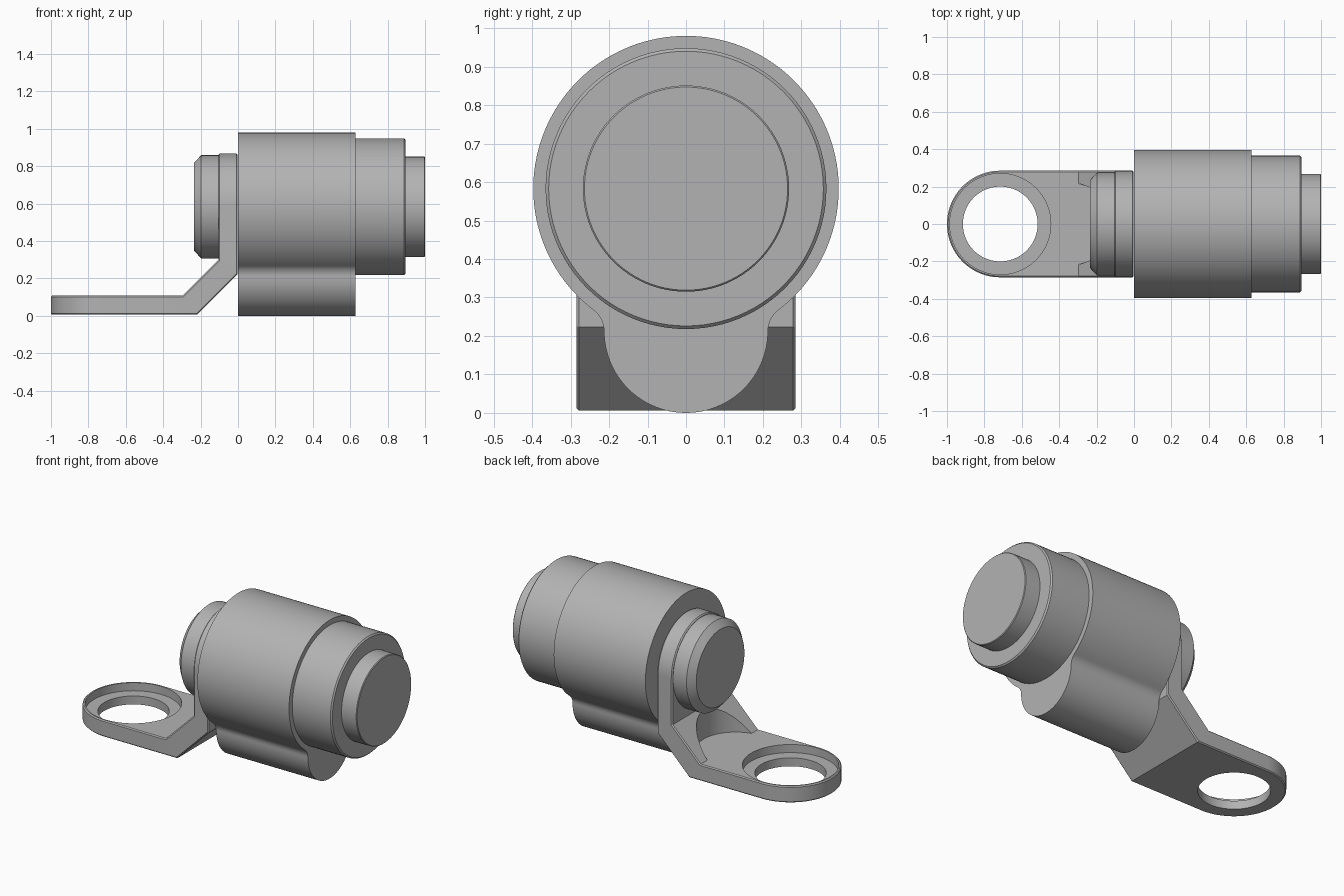
import bpy
import bmesh
from math import pi, cos, sin, atan2, sqrt, radians
from mathutils import Vector

cube = bpy.data.objects.get("Cube")
if cube:
    bpy.data.objects.remove(cube, do_unlink=True)

grey = bpy.data.materials.new("satin grey")
grey.use_nodes = True
tone = (0.45, 0.45, 0.45, 1)
grey.diffuse_color = tone
grey.node_tree.nodes["Principled BSDF"].inputs["Base Color"].default_value = tone

AXIS_Z = 0.583      # height of the barrel axis
HALF = 0.285        # half width of the bracket
RING_X = -0.715     # centre of the bracket eye
FLOOR = 0.108       # upper face of the bracket foot


def arc(cx, cy, r, start, end, n):
    """Points on an arc, both ends included."""
    return [(cx + r * cos(start + (end - start) * i / n),
             cy + r * sin(start + (end - start) * i / n)) for i in range(n + 1)]


def make(name, bm):
    bmesh.ops.remove_doubles(bm, verts=bm.verts, dist=1e-5)
    bmesh.ops.recalc_face_normals(bm, faces=bm.faces)
    mesh = bpy.data.meshes.new(name)
    bm.to_mesh(mesh)
    bm.free()
    mesh.materials.append(grey)
    ob = bpy.data.objects.new(name, mesh)
    bpy.context.collection.objects.link(ob)
    return ob


def prism(name, outline, place, low, high):
    """Extrude a flat outline; place(a, b, depth) gives the 3D position."""
    bm = bmesh.new()
    base = bm.faces.new([bm.verts.new(place(a, b, low)) for a, b in outline])
    grown = bmesh.ops.extrude_face_region(bm, geom=[base])["geom"]
    shift = Vector(place(0, 0, high)) - Vector(place(0, 0, low))
    bmesh.ops.translate(bm, vec=shift,
                        verts=[v for v in grown if isinstance(v, bmesh.types.BMVert)])
    return make(name, bm)


def along_x(a, b, d):
    return (d, a, b)


def along_y(a, b, d):
    return (a, d, b)


def along_z(a, b, d):
    return (a, b, d)


def turned(name, profile, n=96):
    """Solid of revolution about the barrel axis from (x, radius) pairs."""
    bm = bmesh.new()
    rings = [[bm.verts.new((x, y, z)) for y, z in arc(0, AXIS_Z, r, 0, 2 * pi, n)[:-1]]
             for x, r in profile]
    for a, b in zip(rings, rings[1:]):
        for i in range(n):
            j = (i + 1) % n
            bm.faces.new((a[i], a[j], b[j], b[i]))
    bm.faces.new(rings[0])
    bm.faces.new(rings[-1])
    return make(name, bm)


def bevel(ob, width):
    mod = ob.modifiers.new("edge", "BEVEL")
    mod.width = width
    mod.segments = 1
    mod.limit_method = "ANGLE"
    mod.angle_limit = radians(55)


def boolean(ob, cutter, operation):
    mod = ob.modifiers.new(operation.lower(), "BOOLEAN")
    mod.object = cutter
    mod.operation = operation
    mod.solver = "EXACT"


def bake(ob, helpers=()):
    """Apply the modifiers, drop the cutters and smooth the round faces."""
    bpy.context.view_layer.update()
    graph = bpy.context.evaluated_depsgraph_get()
    mesh = bpy.data.meshes.new_from_object(ob.evaluated_get(graph))
    ob.modifiers.clear()
    ob.data = mesh
    for helper in helpers:
        bpy.data.objects.remove(helper, do_unlink=True)
    bpy.ops.object.select_all(action="DESELECT")
    ob.select_set(True)
    bpy.context.view_layer.objects.active = ob
    bpy.ops.object.shade_smooth_by_angle(angle=radians(25))


# Main barrel: large circle blended into a rounded keel by two fillets
R, KEEL, FILLET = 0.397, 0.213, 0.07
fy = KEEL + FILLET
fz = AXIS_Z - sqrt((R + FILLET) ** 2 - fy ** 2)
join = atan2(fz - AXIS_Z, fy)
outline = arc(0, AXIS_Z, R, join, pi - join, 110)
outline += arc(-fy, fz, FILLET, -join, 0, 10)[1:]
outline += arc(0, KEEL, KEEL, pi, 2 * pi, 48)
outline += arc(fy, fz, FILLET, pi, pi + join, 10)[:-1]
barrel = prism("barrel_with_keel", outline, along_x, 0, 0.627)
bevel(barrel, 0.007)
bake(barrel)

# Stepped nose on one end, chamfered rear cap on the other
for name, profile in (
    ("front_collar", [(0.6, 0.365), (0.888, 0.365), (0.896, 0.357)]),
    ("front_cap", [(0.87, 0.268), (0.996, 0.268), (1.0, 0.264)]),
    ("rear_cap", [(-0.235, 0.235), (-0.197, 0.276), (-0.09, 0.276)]),
):
    bake(turned(name, profile))

# Cranked bracket: side profile trimmed by its rounded plan and end shapes
bracket = prism("mounting_bracket",
                [(-1.1, 0.006), (-0.219, 0.006), (-0.002, 0.223), (-0.002, 1.0),
                 (-0.105, 1.0), (-0.105, 0.3), (-0.297, FLOOR), (-1.1, FLOOR)],
                along_y, -0.4, 0.4)
plan = prism("plan_trim", [(0.2, HALF)] + arc(RING_X, 0, HALF, pi / 2, 1.5 * pi, 48)
             + [(0.2, -HALF)], along_z, -0.2, 1.2)
elevation = prism("end_trim", [(HALF, -0.2)] + arc(0, AXIS_Z, HALF, 0, pi, 48)
                  + [(-HALF, -0.2)], along_x, -1.3, 0.3)
boolean(bracket, plan, "INTERSECT")
boolean(bracket, elevation, "INTERSECT")
bevel(bracket, 0.007)

# Eye hole, its shallow seat, and the round relief in the crank
cutters = [plan, elevation]
for name, x, r, low in (("eye_cut", RING_X, 0.2, -0.1),
                        ("seat_cut", RING_X, 0.27, 0.058),
                        ("relief_cut", -0.34, 0.22, FLOOR)):
    cutter = prism(name, arc(x, 0, r, 0, 2 * pi, 72)[:-1], along_z, low, 0.5)
    cutter.hide_render = True
    boolean(bracket, cutter, "DIFFERENCE")
    cutters.append(cutter)
bake(bracket, cutters)
